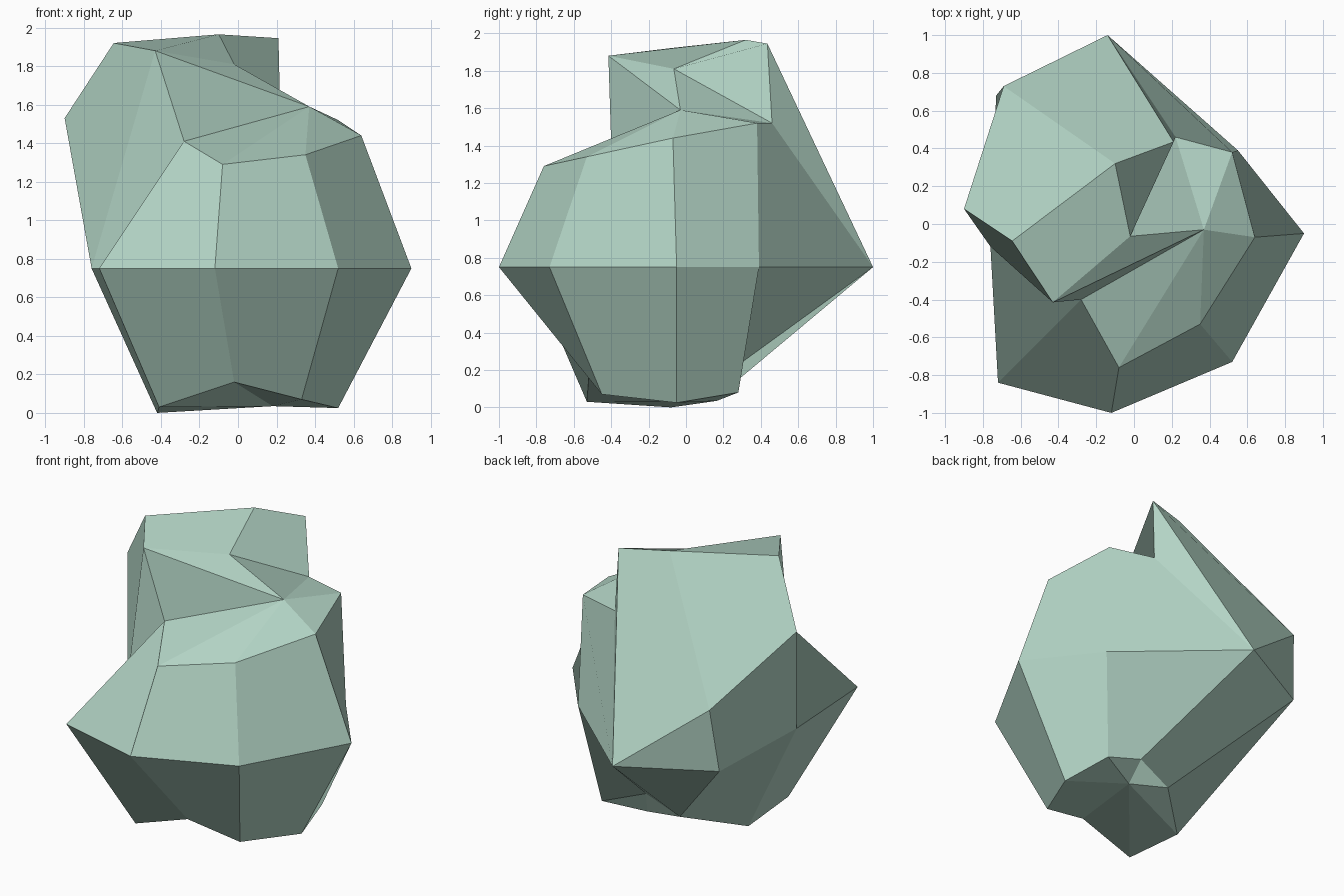
import bpy
import bmesh

# Remove only the default object
default_object = bpy.data.objects.get("Cube")
if default_object:
    bpy.data.objects.remove(default_object, do_unlink=True)


def make_material(name, colour):
    material = bpy.data.materials.new(name)
    material.use_nodes = True
    material.diffuse_color = colour
    shader = next(node for node in material.node_tree.nodes
                  if node.type == "BSDF_PRINCIPLED")
    shader.inputs["Base Color"].default_value = colour
    shader.inputs["Roughness"].default_value = 0.9
    return material


sage_green = make_material("sage green stone", (0.45, 0.66, 0.56, 1))

mesh = bmesh.new()


def point(x, y, z):
    return mesh.verts.new((x, y, z))


def ring(points):
    return [point(*p) for p in points]


def facet(*corners):
    mesh.faces.new(corners)


def band(first, second, sides):
    """Join matching sides of two rings; facets fold from the first ring."""
    for side in sides:
        following = (side + 1) % len(first)
        facet(first[side], first[following], second[following], second[side])


def fan(tip, rim, sides):
    """Join chosen sides of a ring to a single tip."""
    for side in sides:
        facet(rim[side], rim[(side + 1) % len(rim)], tip)


# Widest ring of the boulder, all at one height, starting from +x
waist_height = 0.75
waist = ring((x, y, waist_height) for x, y in (
    (0.9, -0.05), (0.55, 0.39), (-0.14, 1), (-0.73, 0.68),
    (-0.76, -0.12), (-0.72, -0.84), (-0.12, -1), (0.52, -0.73)))

# Foot ring near the ground
foot = ring((
    (0.52, -0.05, 0.025), (0.445, 0.28, 0.08), (0.14, 0.235, 0.195),
    (-0.1, 0.21, 0.09), (-0.42, -0.08, 0), (-0.41, -0.53, 0.03),
    (-0.02, -0.52, 0.16), (0.33, -0.45, 0.07)))
foot_tip = point(0.18, 0.165, 0.035)

# Shoulder ring and the low crown beside the peak
shoulder = ring((
    (0.64, -0.07, 1.44), (0.52, 0.38, 1.52), (0.22, 0.46, 1.52),
    (-0.69, 0.73, 1.18), (-0.9, 0.08, 1.53), (-0.28, -0.4, 1.41),
    (-0.08, -0.76, 1.29), (0.35, -0.53, 1.34)))
crown = point(0.37, -0.03, 1.59)

# Raised peak that leans over the back and the -x side
peak_back = point(0.21, 0.435, 1.945)
peak_top = point(-0.1, 0.32, 1.965)
peak_side = point(-0.645, -0.09, 1.92)
peak_front = point(-0.43, -0.415, 1.88)
peak_notch = point(-0.02, -0.065, 1.81)

# Underside: tapering band and hollow base
band(waist, foot, range(len(waist)))
fan(foot_tip, foot, range(len(foot)))

# Upper band and crown facets
band(shoulder, waist, (0, 1, 3, 5, 6, 7))
facet(waist[2], waist[3], shoulder[3])
fan(crown, shoulder, (0, 1, 5, 6, 7))

# Broad sloping face of the peak, at the back
facet(peak_back, waist[2], shoulder[3], peak_top)
facet(peak_top, shoulder[3], shoulder[4], peak_side)
facet(waist[2], peak_back, shoulder[2])

# Side walls of the peak
facet(waist[4], peak_front, peak_side, shoulder[4])
facet(waist[4], waist[5], shoulder[5], peak_front)
facet(peak_front, shoulder[5], crown)
facet(peak_front, crown, peak_notch)
facet(peak_notch, crown, shoulder[2])
facet(peak_notch, shoulder[2], peak_back, peak_top)

# Top of the peak
facet(peak_top, peak_side, peak_front, peak_notch)

bmesh.ops.recalc_face_normals(mesh, faces=mesh.faces)
boulder_mesh = bpy.data.meshes.new("boulder")
mesh.to_mesh(boulder_mesh)
mesh.free()

boulder_mesh.materials.append(sage_green)
boulder = bpy.data.objects.new("boulder", boulder_mesh)
bpy.context.collection.objects.link(boulder)
